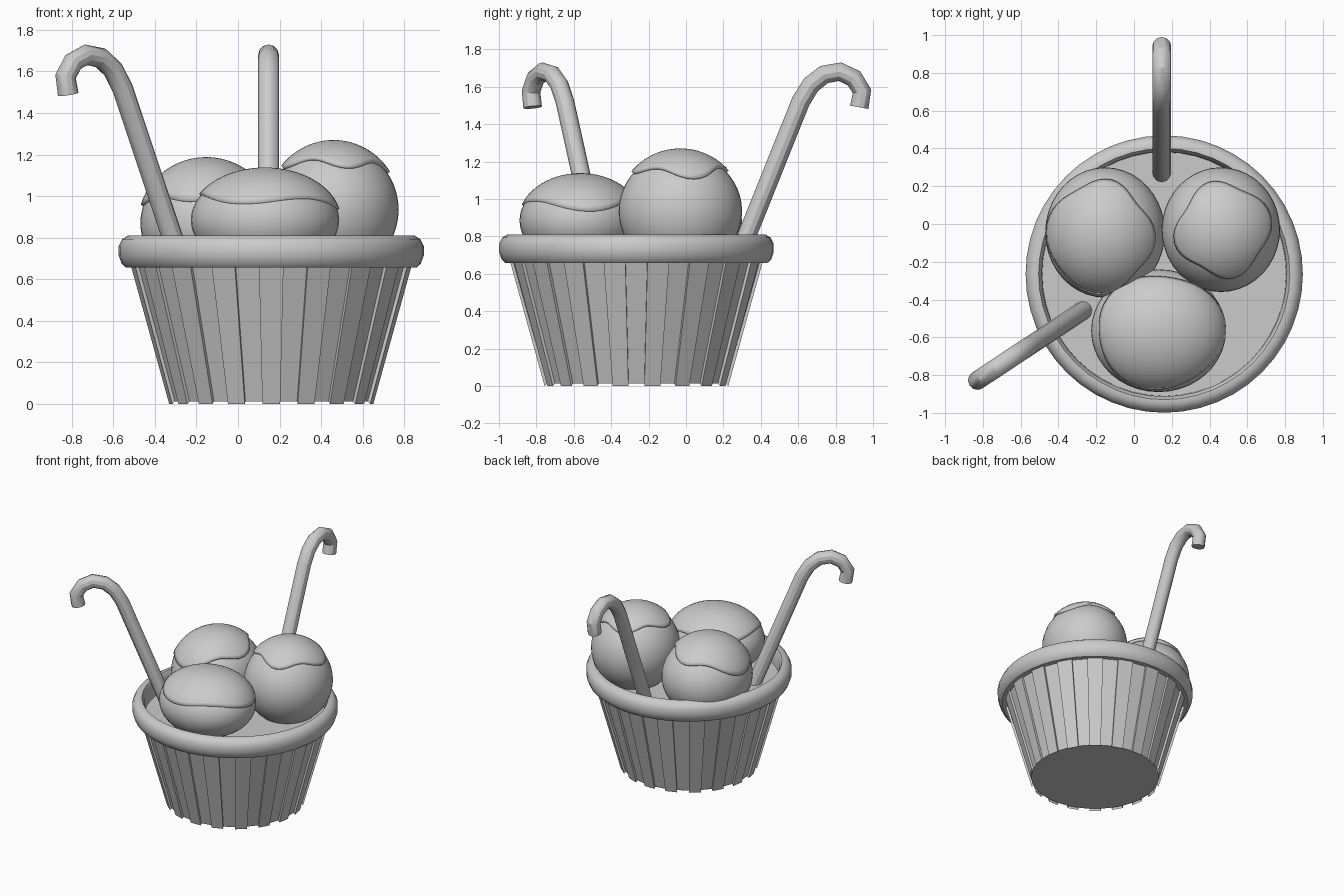
import bpy, bmesh, math
from mathutils import Vector

if "Cube" in bpy.data.objects:
    bpy.data.objects.remove(bpy.data.objects["Cube"])

CX, CY = 0.16, -0.265   # tub axis


def make(name, verts, faces, smooth=40):
    me = bpy.data.meshes.new(name)
    me.from_pydata(verts, [], faces)
    bm = bmesh.new()
    bm.from_mesh(me)
    bmesh.ops.recalc_face_normals(bm, faces=bm.faces)
    bm.to_mesh(me)
    bm.free()
    ob = bpy.data.objects.new(name, me)
    bpy.context.collection.objects.link(ob)
    if smooth:
        bpy.ops.object.select_all(action='DESELECT')
        ob.select_set(True)
        bpy.context.view_layer.objects.active = ob
        bpy.ops.object.shade_smooth_by_angle(angle=math.radians(smooth))
    return ob


def lathe(name, profile, n, closed=False):
    m = len(profile)
    verts = [(CX + r * math.cos(2 * math.pi * i / n), CY + r * math.sin(2 * math.pi * i / n), z)
             for i in range(n) for r, z in profile]
    faces = [(i * m + j, (i + 1) % n * m + j, (i + 1) % n * m + (j + 1) % m, i * m + (j + 1) % m)
             for i in range(n) for j in range(m if closed else m - 1)]
    return make(name, verts, faces)


def disc(name, r, z, n=48):
    verts = [(CX + r * math.cos(2 * math.pi * i / n), CY + r * math.sin(2 * math.pi * i / n), z)
             for i in range(n)]
    return make(name, verts, [tuple(range(n))], 0)


# pleated tub wall: alternating raised and recessed flat panels
verts, faces = [], []
N = 36
for i in range(N):
    raised = i % 2 == 0
    rb, rt, zb = (0.493, 0.685, 0.0) if raised else (0.48, 0.668, 0.012)
    for k in (-0.5, 0.5):
        a = 2 * math.pi * (i + k) / N + math.pi / 2
        for r, z in ((rb, zb), (rt, 0.69)):
            verts.append((CX + r * math.cos(a), CY + r * math.sin(a), z))
    b, c = i * 4, (i + 1) % N * 4
    faces += [(b, b + 2, b + 3, b + 1), (b + 2, c, c + 1, b + 3)]
make("tub_wall", verts, faces, 0)
disc("tub_base", 0.48, 0.012)

# rounded rim and the filling surface inside it
lathe("tub_rim", [(0.645, 0.66), (0.648, 0.78), (0.665, 0.81), (0.69, 0.81), (0.718, 0.793),
                  (0.734, 0.76), (0.734, 0.715), (0.72, 0.675), (0.70, 0.657)], 48, True)
disc("tub_filling", 0.65, 0.68)


def scoop(name, c, rad, cap_rad, theta, tilt, tilt_dir, waves, phase):
    # ball
    bpy.ops.mesh.primitive_uv_sphere_add(segments=40, ring_count=24, radius=1, location=c)
    ob = bpy.context.object
    ob.name = name
    ob.scale = rad
    bpy.ops.object.shade_smooth()
    # sauce cap with a wavy lower edge
    n, m = 48, 12
    verts, faces = [(0, 0, cap_rad[2])], []
    for j in range(1, m + 1):
        for i in range(n):
            p = 2 * math.pi * i / n
            t = theta + tilt * math.cos(p - math.radians(tilt_dir))
            t += 5 * math.sin(waves * p + phase) + 2 * math.sin(2 * p + 1)
            t = math.radians(t) * j / m
            verts.append((cap_rad[0] * math.sin(t) * math.cos(p),
                          cap_rad[1] * math.sin(t) * math.sin(p), cap_rad[2] * math.cos(t)))
    for i in range(n):
        k = (i + 1) % n
        faces.append((0, 1 + i, 1 + k))
        for j in range(m - 1):
            a, b = 1 + j * n, 1 + (j + 1) * n
            faces.append((a + i, b + i, b + k, a + k))
    cap = make(name + "_sauce", verts, faces)
    cap.location = c
    sol = cap.modifiers.new("thickness", 'SOLIDIFY')
    sol.thickness = 0.025
    sol.offset = -1


scoop("right_scoop", (0.46, -0.03, 0.935), (0.313, 0.33, 0.315), (0.325, 0.34, 0.335),
      48, 3, 0, 4, 0.5)
scoop("left_scoop", (-0.153, -0.045, 0.87), (0.317, 0.345, 0.29), (0.328, 0.352, 0.318),
      58, 12, 215, 4, 2.0)
scoop("front_scoop", (0.13, -0.565, 0.885), (0.357, 0.325, 0.24), (0.366, 0.332, 0.253),
      67, 5, -20, 3, 1.0)


def stick(name, base, direction, n=12, r=0.05):
    # hooked stick: (outward, height) centre line swept with a round section
    path = [(-0.02, 0.66), (0.325, 1.52), (0.38, 1.61), (0.45, 1.665), (0.535, 1.68),
            (0.61, 1.645), (0.653, 1.575), (0.638, 1.49)]
    d = Vector((*direction, 0)).normalized()
    side = Vector((-d.y, d.x, 0))
    pts = [Vector((*base, 0)) + d * s + Vector((0, 0, z)) for s, z in path]
    verts, faces = [], []
    for i, p in enumerate(pts):
        a = (p - pts[i - 1]).normalized() if i else Vector()
        b = (pts[i + 1] - p).normalized() if i < len(pts) - 1 else Vector()
        up = side.cross((a + b).normalized())
        verts += [p + r * (side * math.cos(2 * math.pi * k / n) + up * math.sin(2 * math.pi * k / n))
                  for k in range(n)]
    for i in range(len(pts) - 1):
        faces += [(i * n + k, i * n + (k + 1) % n, (i + 1) * n + (k + 1) % n, (i + 1) * n + k)
                  for k in range(n)]
    faces += [tuple(range(n)), tuple(range(len(verts) - n, len(verts)))]
    make(name, verts, faces, 30)


stick("back_stick", (0.147, 0.288), (0, 1))
stick("left_stick", (-0.285, -0.468), (-0.834, -0.552))
